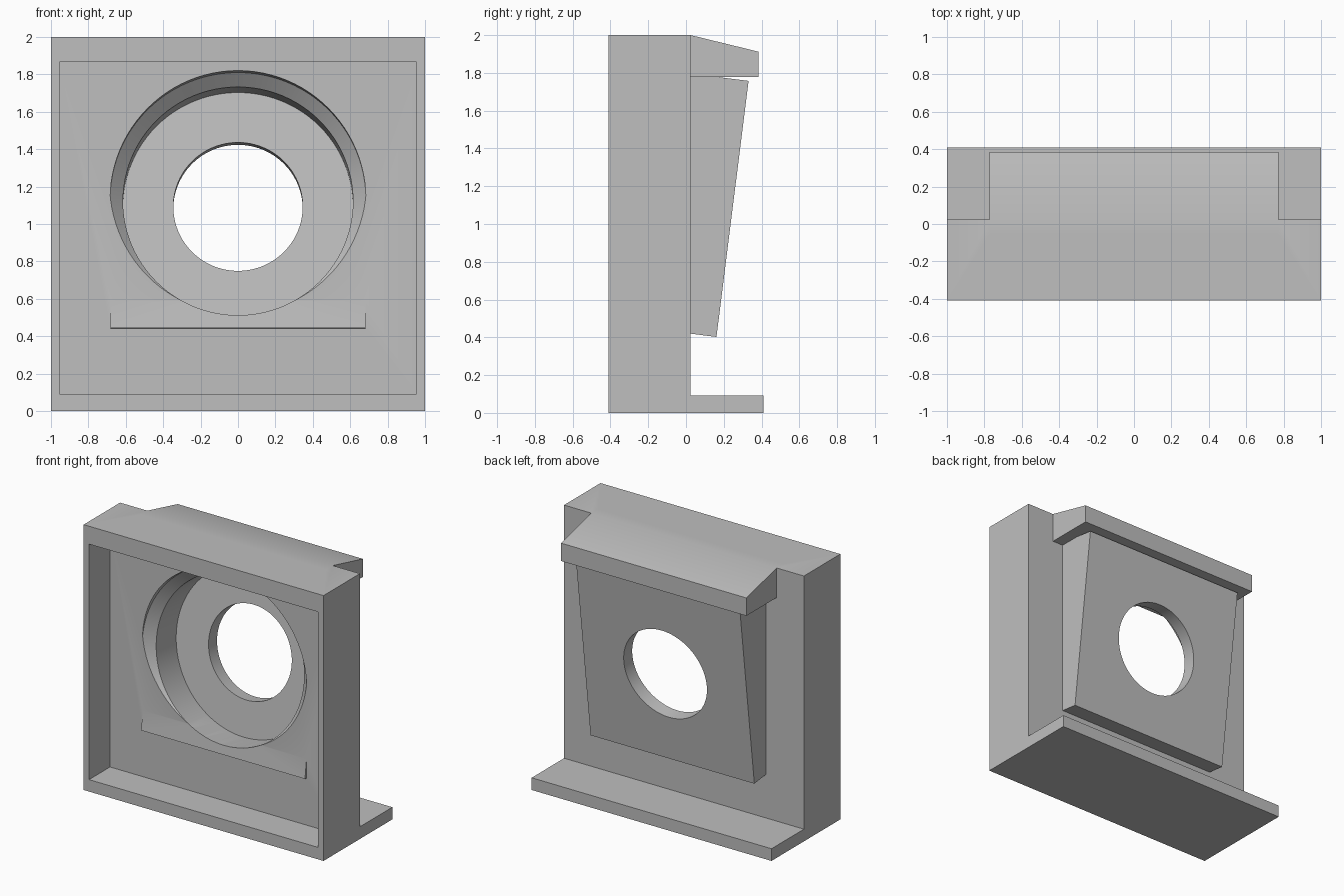
import bpy, bmesh, math
from mathutils import Matrix

cube = bpy.data.objects.get("Cube")
if cube:
    bpy.data.objects.remove(cube, do_unlink=True)

grey = bpy.data.materials.new("plain grey")
grey.use_nodes = True
colour = (0.52, 0.52, 0.52, 1)
grey.diffuse_color = colour
grey.node_tree.nodes["Principled BSDF"].inputs["Base Color"].default_value = colour


def finish(name, bm, matrix=None):
    bmesh.ops.recalc_face_normals(bm, faces=bm.faces)
    if matrix:
        bm.transform(matrix)
    mesh = bpy.data.meshes.new(name)
    bm.to_mesh(mesh)
    bm.free()
    mesh.materials.append(grey)
    obj = bpy.data.objects.new(name, mesh)
    bpy.context.collection.objects.link(obj)
    return obj


def extrude_x(name, profile, half, matrix=None):
    """Extrude a (y, z) side profile symmetrically across x."""
    bm = bmesh.new()
    face = bm.faces.new([bm.verts.new((-half, y, z)) for y, z in profile])
    side = bmesh.ops.extrude_face_region(bm, geom=[face])["geom"]
    verts = [v for v in side if isinstance(v, bmesh.types.BMVert)]
    bmesh.ops.translate(bm, verts=verts, vec=(2 * half, 0, 0))
    return finish(name, bm, matrix)


def box(y0, y1, z0, z1):
    return [(y0, z0), (y1, z0), (y1, z1), (y0, z1)]


def revolve_y(name, profile, matrix, segments=96):
    """Closed solid turned about the y axis from (y, radius) points."""
    bm = bmesh.new()
    rings = []
    for y, r in profile:
        angles = [2 * math.pi * i / segments for i in range(segments)]
        rings.append([bm.verts.new((r * math.cos(a), y, r * math.sin(a))) for a in angles])
    for a, b in zip(rings, rings[1:]):
        for i in range(segments):
            j = (i + 1) % segments
            bm.faces.new((a[i], a[j], b[j], b[i]))
    bm.faces.new(rings[0])
    bm.faces.new(rings[-1])
    return finish(name, bm, matrix)


def combine(target, other, operation):
    mod = target.modifiers.new(operation.title(), "BOOLEAN")
    mod.operation = operation
    mod.solver = "EXACT"
    mod.object = other
    bpy.context.view_layer.update()
    graph = bpy.context.evaluated_depsgraph_get()
    result = bpy.data.meshes.new_from_object(target.evaluated_get(graph))
    target.modifiers.clear()
    target.data = result
    bpy.data.objects.remove(other, do_unlink=True)


FRONT, BACK, RECESS = -0.41, 0.024, -0.16

# Upright body with the rear foot
housing = extrude_x("housing", [
    (FRONT, 0), (0.41, 0), (0.41, 0.092), (BACK, 0.092), (BACK, 2), (FRONT, 2)], 1)

# Shallow rectangular recess in the front
recess = extrude_x("recess_cutter", box(FRONT - 0.1, RECESS, 0.09, 1.865), 0.955)
combine(housing, recess, "DIFFERENCE")

# Sloping hood at the top of the back
hood = extrude_x("hood", [
    (BACK - 0.08, 1.777), (0.385, 1.777), (0.385, 1.912), (BACK, 2), (BACK - 0.08, 2)], 0.773)
combine(housing, hood, "UNION")

# Square mounting block, leaning back
tilt = Matrix.Translation((0, -0.093, 1.1225)) @ Matrix.Rotation(math.radians(-7.15), 4, "X")
block = extrude_x("mounting_block", box(0, 0.342, -0.683, 0.683), 0.683, tilt)
combine(housing, block, "UNION")

# Stepped round bore through the block, flared at its mouth
bore = revolve_y("bore_cutter", [
    (0.5, 0.346), (0.24, 0.346), (0.24, 0.615), (0, 0.615), (-0.07, 0.684), (-0.3, 0.684)], tilt)
combine(housing, bore, "DIFFERENCE")

# Smooth the round walls, keep the corners crisp
bpy.ops.object.select_all(action="DESELECT")
housing.select_set(True)
bpy.context.view_layer.objects.active = housing
bpy.ops.object.shade_smooth_by_angle(angle=math.radians(30))
